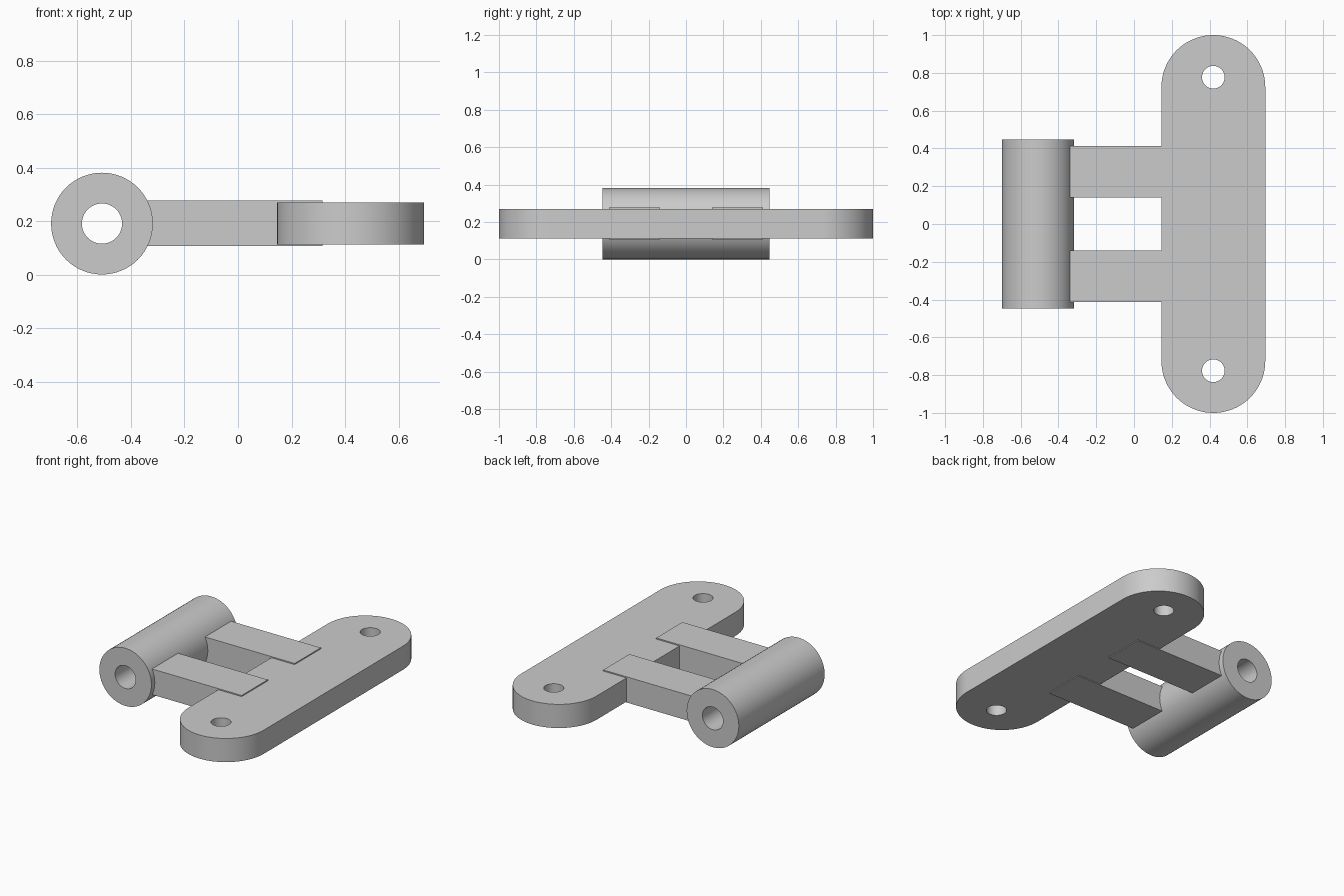
import bpy, bmesh
from math import pi, cos, sin, radians
from mathutils import Matrix

cube = bpy.data.objects.get("Cube")
if cube:
    bpy.data.objects.remove(cube, do_unlink=True)

steel = bpy.data.materials.new("plain grey")
steel.use_nodes = True
grey = (0.6, 0.6, 0.6, 1)
steel.diffuse_color = grey
steel.node_tree.nodes["Principled BSDF"].inputs["Base Color"].default_value = grey


def arc(cx, cy, r, start, end, n):
    return [(cx + r * cos(start + (end - start) * i / n),
             cy + r * sin(start + (end - start) * i / n)) for i in range(n + 1)]


def circle(cx, cy, r, n=64):
    return arc(cx, cy, r, 0, 2 * pi, n)[:-1]


def extruded(name, loops, thickness, matrix):
    """Fill an outline with holes, extrude it both ways and make it a clean mesh."""
    curve = bpy.data.curves.new(name, 'CURVE')
    curve.dimensions = '2D'
    curve.fill_mode = 'BOTH'
    curve.extrude = thickness / 2
    for loop in loops:
        spline = curve.splines.new('POLY')
        spline.points.add(len(loop) - 1)
        for point, (x, y) in zip(spline.points, loop):
            point.co = (x, y, 0, 1)
        spline.use_cyclic_u = True
    obj = bpy.data.objects.new(name, curve)
    bpy.context.collection.objects.link(obj)
    bpy.ops.object.select_all(action='DESELECT')
    obj.select_set(True)
    bpy.context.view_layer.objects.active = obj
    bpy.ops.object.convert(target='MESH')
    obj = bpy.context.view_layer.objects.active
    bm = bmesh.new()
    bm.from_mesh(obj.data)
    bmesh.ops.remove_doubles(bm, verts=bm.verts, dist=1e-5)
    bmesh.ops.transform(bm, matrix=matrix, verts=bm.verts)
    bmesh.ops.recalc_face_normals(bm, faces=bm.faces)
    bm.to_mesh(obj.data)
    bm.free()
    obj.data.materials.clear()
    obj.data.materials.append(steel)
    bpy.ops.object.shade_smooth_by_angle(angle=radians(30))
    return obj


MID = 0.191  # height of the hinge axis and of the plate's middle

# Mounting plate with round ends and two screw holes
px, end_r, end_y = 0.42, 0.275, 0.725
outline = arc(px, end_y, end_r, 0, pi, 40) + arc(px, -end_y, end_r, pi, 2 * pi, 40)
holes = [circle(px, s * 0.777, 0.06, 40) for s in (1, -1)]
extruded("mounting_plate", [outline] + holes, 0.156, Matrix.Translation((0, 0, MID)))

# Hinge barrel with its pin bore, lying along y
extruded("hinge_barrel", [circle(0, 0, 0.19), circle(0, 0, 0.075)], 0.894,
         Matrix.Translation((-0.508, 0, MID)) @ Matrix.Rotation(pi / 2, 4, 'X'))

# Two arms joining the barrel to the plate, slightly thicker than the plate
x0, x1, half_w = -0.343, 0.315, 0.136
for name, y in (("back_arm", 0.276), ("front_arm", -0.276)):
    rect = [(x0, y - half_w), (x1, y - half_w), (x1, y + half_w), (x0, y + half_w)]
    extruded(name, [rect], 0.169, Matrix.Translation((0, 0, MID + 0.001)))
